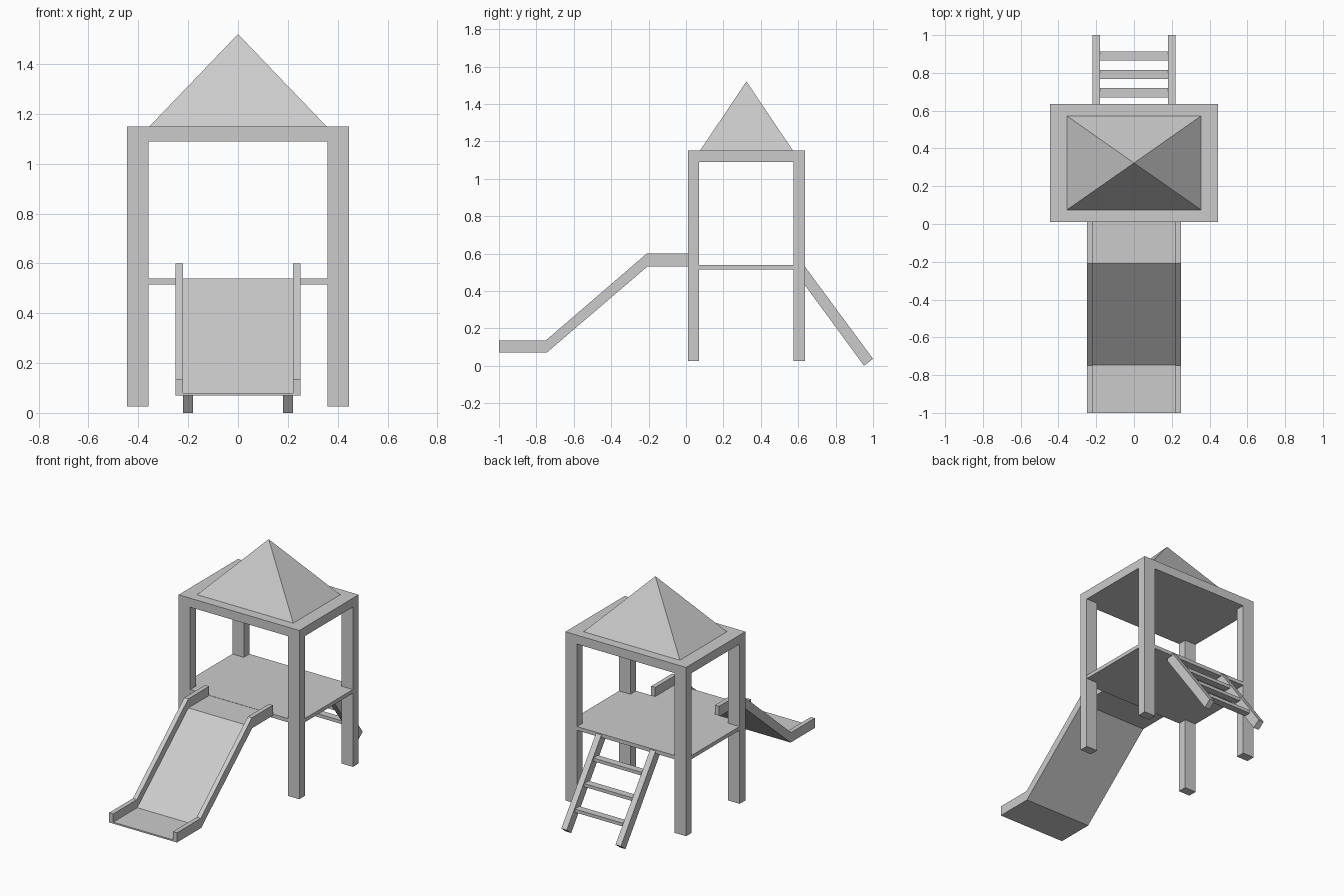
import bpy
import bmesh

cube = bpy.data.objects.get("Cube")
if cube:
    bpy.data.objects.remove(cube, do_unlink=True)

grey = bpy.data.materials.new("light_grey")
grey.use_nodes = True
GREY = (0.6, 0.6, 0.6, 1)
grey.diffuse_color = GREY
grey.node_tree.nodes["Principled BSDF"].inputs["Base Color"].default_value = GREY


def finish(name, bm):
    bmesh.ops.recalc_face_normals(bm, faces=bm.faces)
    mesh = bpy.data.meshes.new(name)
    bm.to_mesh(mesh)
    bm.free()
    mesh.materials.append(grey)
    obj = bpy.data.objects.new(name, mesh)
    bpy.context.collection.objects.link(obj)
    return obj


def side_extrude(name, profile, x0, x1):
    """Extrude a (y, z) outline across from x0 to x1."""
    bm = bmesh.new()
    face = bm.faces.new([bm.verts.new((x0, y, z)) for y, z in profile])
    ext = bmesh.ops.extrude_face_region(bm, geom=[face])
    verts = [g for g in ext["geom"] if isinstance(g, bmesh.types.BMVert)]
    bmesh.ops.translate(bm, verts=verts, vec=(x1 - x0, 0, 0))
    return finish(name, bm)


def box(name, x0, x1, y0, y1, z0, z1):
    return side_extrude(name, [(y0, z0), (y1, z0), (y1, z1), (y0, z1)], x0, x1)


def pair(name, profile, x0, x1):
    """Same outline on the left (+x) and right (-x)."""
    side_extrude("left_" + name, profile, x0, x1)
    side_extrude("right_" + name, profile, -x1, -x0)


# Tower frame
W, FRONT, BACK = 0.445, 0.01, 0.635
POST_W, POST_D = 0.085, 0.06
FOOT, CEILING, TOP = 0.025, 1.09, 1.15
for place, y in (("front_post", FRONT), ("back_post", BACK - POST_D)):
    pair(place, [(y, FOOT), (y + POST_D, FOOT), (y + POST_D, CEILING), (y, CEILING)],
         W - POST_W, W)
box("top_slab", -W, W, FRONT, BACK, CEILING, TOP)
inset = 0.001
box("floor", -W + inset, W - inset, FRONT + inset, BACK - inset, 0.515, 0.54)

# Pyramid roof
bm = bmesh.new()
base = [bm.verts.new((x, y, TOP)) for x, y in
        ((-0.355, 0.075), (0.355, 0.075), (0.355, 0.572), (-0.355, 0.572))]
apex = bm.verts.new((0, 0.323, 1.52))
bm.faces.new(base)
for i in range(4):
    bm.faces.new((base[i], base[(i + 1) % 4], apex))
finish("roof", bm)

# Slide: thin bed between two side rails
under = [(-1, 0.07), (-0.745, 0.07), (-0.207, 0.53), (FRONT, 0.53)]
rail_top = [(FRONT, 0.6), (-0.21, 0.6), (-0.75, 0.135), (-1, 0.135)]
bed_top = [(FRONT, 0.539), (-0.208, 0.539), (-0.747, 0.08), (-1, 0.08)]
pair("slide_rail", under + rail_top, 0.22, 0.25)
side_extrude("slide_bed", under + bed_top, -0.22, 0.22)

# Ladder: leaning rails and flat rungs
pair("ladder_rail", [(0.63, 0.538), (1.0, 0.037), (0.952, 0), (0.583, 0.503)], 0.18, 0.22)
for i in range(3):
    y, z = 0.695 + 0.097 * i, 0.4 - 0.133 * i
    box(f"ladder_rung_{i + 1}", -0.18, 0.18, y - 0.024, y + 0.024, z - 0.011, z + 0.011)
